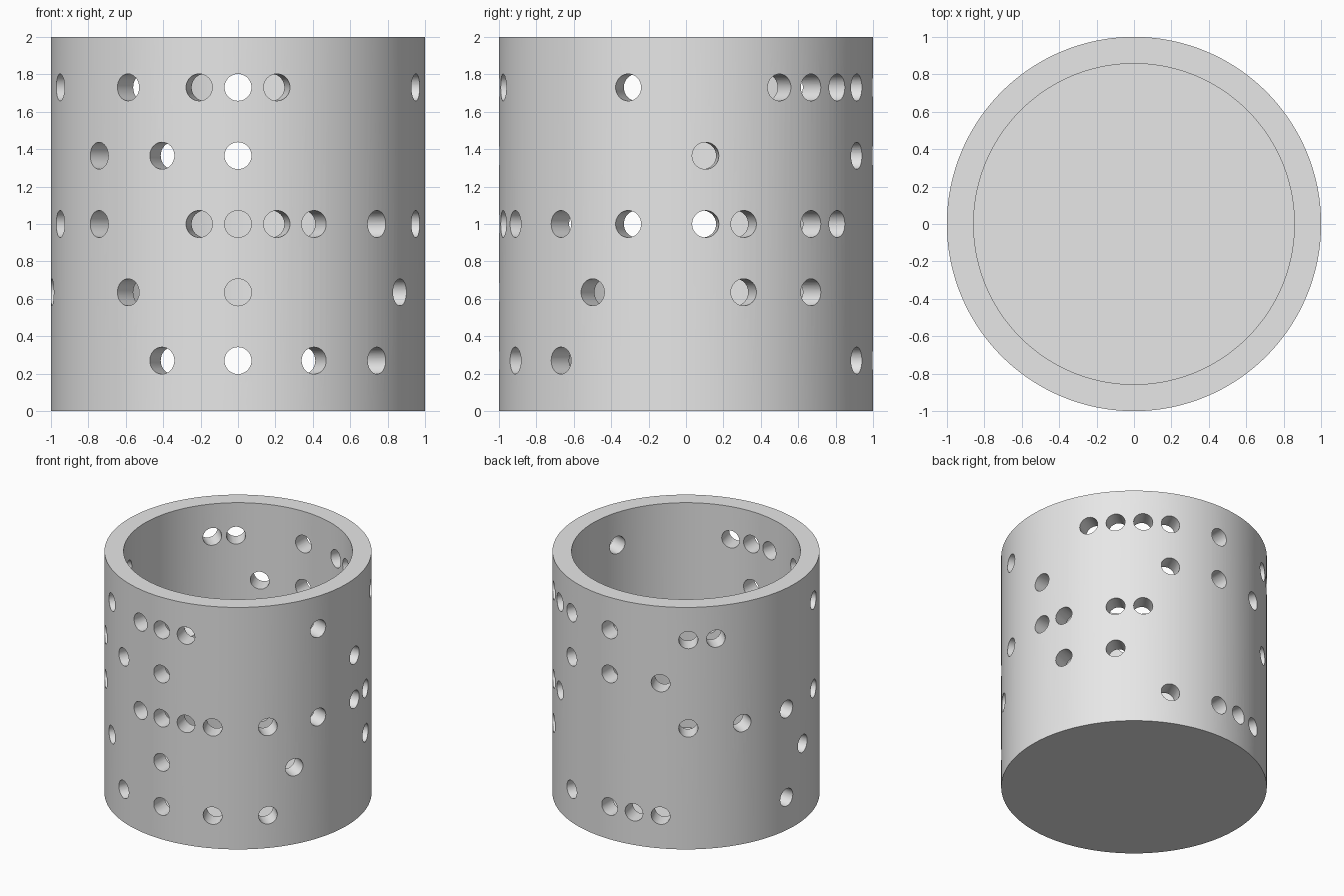
import bpy, bmesh, math
from mathutils import Matrix, Vector

default = bpy.data.objects.get("Cube")
if default:
    bpy.data.objects.remove(default, do_unlink=True)

RADIUS, HEIGHT, WALL, FLOOR = 1.0, 2.0, 0.143, 0.14
HOLE_RADIUS = 0.072
SLOTS = 30  # evenly spaced hole positions around the wall, slot 0 at the front

# Filled slots in each ring of holes, keyed by ring height
RINGS = {
    1.73: (0, 1, 6, 10, 11, 12, 13, 15, 18, 19, 24, 27, 29),
    1.365: (0, 8, 13, 15, 17, 26, 28),
    1.0: (0, 1, 2, 4, 6, 8, 9, 11, 12, 18, 20, 22, 24, 26, 29),
    0.635: (0, 5, 9, 11, 23, 27),
    0.27: (0, 2, 4, 13, 15, 16, 17, 22, 28),
}


def make_object(name, bm):
    mesh = bpy.data.meshes.new(name)
    bm.normal_update()
    bm.to_mesh(mesh)
    bm.free()
    obj = bpy.data.objects.new(name, mesh)
    bpy.context.scene.collection.objects.link(obj)
    return obj


grey = bpy.data.materials.new("light_grey")
grey.use_nodes = True
grey.diffuse_color = (0.8, 0.8, 0.8, 1)
grey.node_tree.nodes["Principled BSDF"].inputs["Base Color"].default_value = (0.8, 0.8, 0.8, 1)

# Cup: solid cylinder, top face inset for the rim and pushed down to the floor
bm = bmesh.new()
bmesh.ops.create_cone(bm, cap_ends=True, segments=180, radius1=RADIUS, radius2=RADIUS,
                      depth=HEIGHT, matrix=Matrix.Translation((0, 0, HEIGHT / 2)))
bm.normal_update()
top = max(bm.faces, key=lambda f: f.calc_center_median().z)
bmesh.ops.inset_individual(bm, faces=[top], thickness=WALL)
inner = bmesh.ops.extrude_discrete_faces(bm, faces=[top])["faces"][0]
bmesh.ops.translate(bm, verts=inner.verts, vec=Vector((0, 0, FLOOR - HEIGHT)))
bmesh.ops.recalc_face_normals(bm, faces=bm.faces)
cup = make_object("perforated_cup", bm)
cup.data.materials.append(grey)

# Hole cutters: short radial pegs crossing the wall
bm = bmesh.new()
for z, slots in RINGS.items():
    for slot in slots:
        turn = Matrix.Rotation(slot * math.tau / SLOTS, 4, "Z")
        place = Matrix.Translation((0, -RADIUS + WALL / 2, z))
        lay = Matrix.Rotation(math.pi / 2, 4, "X")
        bmesh.ops.create_cone(bm, cap_ends=True, segments=32, radius1=HOLE_RADIUS,
                              radius2=HOLE_RADIUS, depth=WALL + 0.1,
                              matrix=turn @ place @ lay)
cutter = make_object("hole_cutter", bm)
cutter.data.materials.append(grey)
cutter.hide_render = True

# Drill the holes
bpy.context.view_layer.objects.active = cup
cup.select_set(True)
drill = cup.modifiers.new("drill_holes", "BOOLEAN")
drill.operation = "DIFFERENCE"
drill.solver = "EXACT"
drill.object = cutter
bpy.ops.object.modifier_apply(modifier=drill.name)
bpy.data.objects.remove(cutter, do_unlink=True)

bpy.ops.object.shade_smooth_by_angle(angle=math.radians(30))
